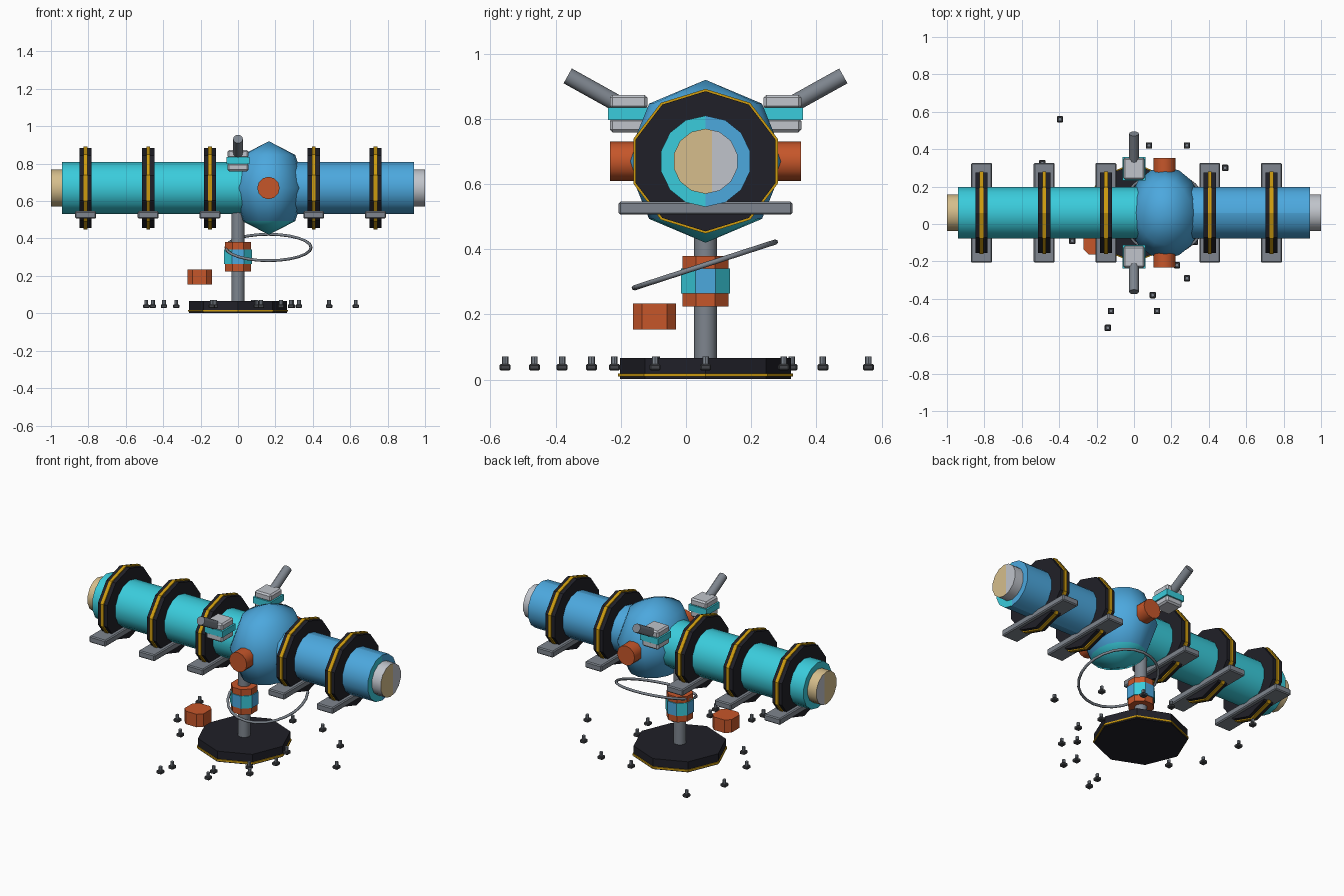
import bpy, bmesh, math
from mathutils import Matrix, Vector

if "Cube" in bpy.data.objects:
    bpy.data.objects.remove(bpy.data.objects["Cube"])

CY, CZ = 0.06, 0.67          # main tube axis


def material(name, rgb):
    m = bpy.data.materials.new(name)
    lin = [((c / 255 + 0.055) / 1.055) ** 2.4 if c > 10 else c / 255 / 12.92 for c in rgb]
    m.diffuse_color = (*lin, 1)
    m.use_nodes = True
    m.node_tree.nodes["Principled BSDF"].inputs["Base Color"].default_value = m.diffuse_color
    return m


CYAN = material("cyan", (58, 204, 220))
BLUE = material("blue", (76, 168, 222))
DARK = material("near_black", (32, 32, 40))
YELLOW = material("yellow", (205, 155, 15))
GRAY = material("gray", (126, 133, 142))
LIGHT = material("light_gray", (192, 196, 203))
ORANGE = material("orange", (198, 86, 42))
TAN = material("tan", (214, 190, 140))
BOLT = material("dark_gray", (66, 68, 72))

# local z -> chosen axis
AXES = {"z": Matrix.Identity(4),
        "x": Matrix(((0, 0, 1, 0), (1, 0, 0, 0), (0, 1, 0, 0), (0, 0, 0, 1))),
        "y": Matrix(((0, 1, 0, 0), (0, 0, 1, 0), (1, 0, 0, 0), (0, 0, 0, 1)))}


def finish(name, bm, mats, rule=None, angle=33):
    bmesh.ops.recalc_face_normals(bm, faces=bm.faces[:])
    for f in bm.faces:
        f.smooth = True
        if rule:
            f.material_index = int(rule(f.calc_center_median(), f.normal))
    me = bpy.data.meshes.new(name)
    bm.to_mesh(me)
    bm.free()
    for m in mats:
        me.materials.append(m)
    me.set_sharp_from_angle(angle=math.radians(angle))
    ob = bpy.data.objects.new(name, me)
    bpy.context.collection.objects.link(ob)
    return ob


def prism(name, mats, n, r, length, center, axis="z", turn=0, scale=(1, 1, 1),
          rule=None, cut_y=None):
    bm = bmesh.new()
    rot = axis if isinstance(axis, Matrix) else AXES[axis]
    mat = (Matrix.Translation(center) @ Matrix.Diagonal((*scale, 1)) @ rot
           @ Matrix.Rotation(math.radians(turn), 4, "Z"))
    bmesh.ops.create_cone(bm, cap_ends=True, segments=n, radius1=r, radius2=r,
                          depth=length, matrix=mat)
    if cut_y is not None:
        bmesh.ops.bisect_plane(bm, geom=bm.verts[:] + bm.edges[:] + bm.faces[:],
                               plane_co=(0, cut_y, 0), plane_no=(0, 1, 0))
    return finish(name, bm, mats, rule)


def box(name, mat, center, size, bevel=0.0, vertical_only=False):
    bm = bmesh.new()
    bmesh.ops.create_cube(bm, size=1, matrix=Matrix.Translation(center) @ Matrix.Diagonal((*size, 1)))
    if bevel:
        edges = [e for e in bm.edges if not vertical_only
                 or abs(e.verts[0].co.z - e.verts[1].co.z) > 1e-4]
        bmesh.ops.bevel(bm, geom=edges, offset=bevel, segments=1, affect="EDGES")
    return finish(name, bm, [mat], angle=20)


# main tubes, two halves meeting inside the sphere
prism("left_tube", [CYAN], 14, 0.14, 1.10, (-0.39, CY, CZ), "x")
prism("right_tube", [BLUE, CYAN], 14, 0.14, 0.78, (0.55, CY, CZ), "x", cut_y=CY,
      rule=lambda c, n: n.x > 0.9 and c.y < CY)

# end caps with two-tone faces
prism("left_cap", [TAN, LIGHT], 14, 0.10, 0.07, (-0.965, CY, CZ), "x", cut_y=0.08,
      rule=lambda c, n: n.x < -0.9 and c.y > 0.08)
prism("right_cap", [LIGHT, TAN], 14, 0.10, 0.07, (0.965, CY, CZ), "x", cut_y=0.08,
      rule=lambda c, n: n.x > 0.9 and c.y < 0.08)

# central sphere, cyan underneath
bm = bmesh.new()
bmesh.ops.create_uvsphere(bm, u_segments=16, v_segments=4, radius=1,
                          matrix=Matrix.Translation((0.165, CY, CZ)) @ Matrix.Diagonal((0.20, 0.245, 0.25, 1)))
finish("central_sphere", bm, [BLUE, CYAN], lambda c, n: c.z < 0.55, angle=80)

# clamp rings with yellow stripe, and the foot plate of each
for i, x in enumerate((-0.815, -0.48, -0.15, 0.405, 0.735), 1):
    prism(f"clamp_ring_{i}", [DARK], 10, 0.215, 0.065, (x, CY, CZ), "x", scale=(1, 1.05, 1))
    prism(f"ring_stripe_{i}", [YELLOW], 10, 0.222, 0.02, (x, CY, CZ), "x", scale=(1, 1.05, 1))
    box(f"clamp_plate_{i}", GRAY, (x, CY, 0.526), (0.112, 0.534, 0.04), 0.006)

# stand: base, trim, pole
prism("base", [DARK], 8, 0.262, 0.065, (0, CY, 0.0345))
prism("base_trim", [YELLOW], 8, 0.268, 0.01, (0, CY, 0.014))
prism("pole", [GRAY], 14, 0.035, 0.54, (0, CY, 0.32))

# collar on the pole
R8 = 1 / math.cos(math.pi / 8)
prism("collar", [ORANGE], 8, 0.07 * R8, 0.156, (0, CY, 0.302), turn=22.5)
prism("collar_band", [CYAN, BLUE], 8, 0.075 * R8, 0.077, (0, CY, 0.303), turn=22.5,
      rule=lambda c, n: max(abs(n.x), abs(n.y)) > 0.9)

# parts mirrored front / back
for s, side in ((-1, "front"), (1, "back")):
    prism(f"{side}_knob", [ORANGE], 12, 0.06, 0.10, (0.163, CY + s * 0.243, 0.67), "y")
    y = CY + s * 0.236
    box(f"{side}_connector_top", LIGHT, (0, y, 0.852), (0.112, 0.116, 0.044), 0.009)
    box(f"{side}_connector_band", CYAN, (0, y, 0.816), (0.124, 0.126, 0.038))
    box(f"{side}_connector_bottom", LIGHT, (0, y, 0.781), (0.112, 0.116, 0.044), 0.009)
    a, b = Vector((0, y, 0.828)), Vector((0, CY + s * 0.423, 0.932))
    prism(f"{side}_rod", [GRAY], 12, 0.026, (b - a).length, (a + b) / 2,
          (b - a).to_track_quat("Z", "Y").to_matrix().to_4x4())

# tilted hoop
bm = bmesh.new()
sect = bmesh.ops.create_circle(bm, segments=6, radius=0.008,
                               matrix=Matrix.Translation((0.228, 0, 0)) @ Matrix.Rotation(math.pi / 2, 4, "X"))
bmesh.ops.spin(bm, geom=bm.verts[:] + bm.edges[:], cent=(0, 0, 0), axis=(0, 0, 1),
               angle=2 * math.pi, steps=24, use_merge=True)
bmesh.ops.remove_doubles(bm, verts=bm.verts[:], dist=1e-5)
bm.transform(Matrix.Translation((0.163, 0.058, 0.352)) @ Matrix.Rotation(math.radians(18), 4, "X"))
finish("hoop", bm, [GRAY], angle=70)

# loose orange block
box("loose_block", ORANGE, (-0.205, -0.097, 0.194), (0.13, 0.132, 0.08), 0.028, True)

# scattered bolts
spots = [(-.396, .56), (.08, .42), (.283, .42), (.487, .3), (-.33, -.09), (.23, -.22),
         (.283, -.29), (.1, -.38), (-.123, -.465), (.123, -.465), (-.14, -.555),
         (.63, .06), (.326, -.095), (-.455, .06), (-.49, .325), (.29, .06)]
for i, (x, y) in enumerate(spots, 1):
    box(f"bolt_head_{i}", BOLT, (x, y, 0.038), (0.034, 0.034, 0.02), 0.004)
    prism(f"bolt_shank_{i}", [GRAY], 8, 0.01, 0.03, (x, y, 0.056))
